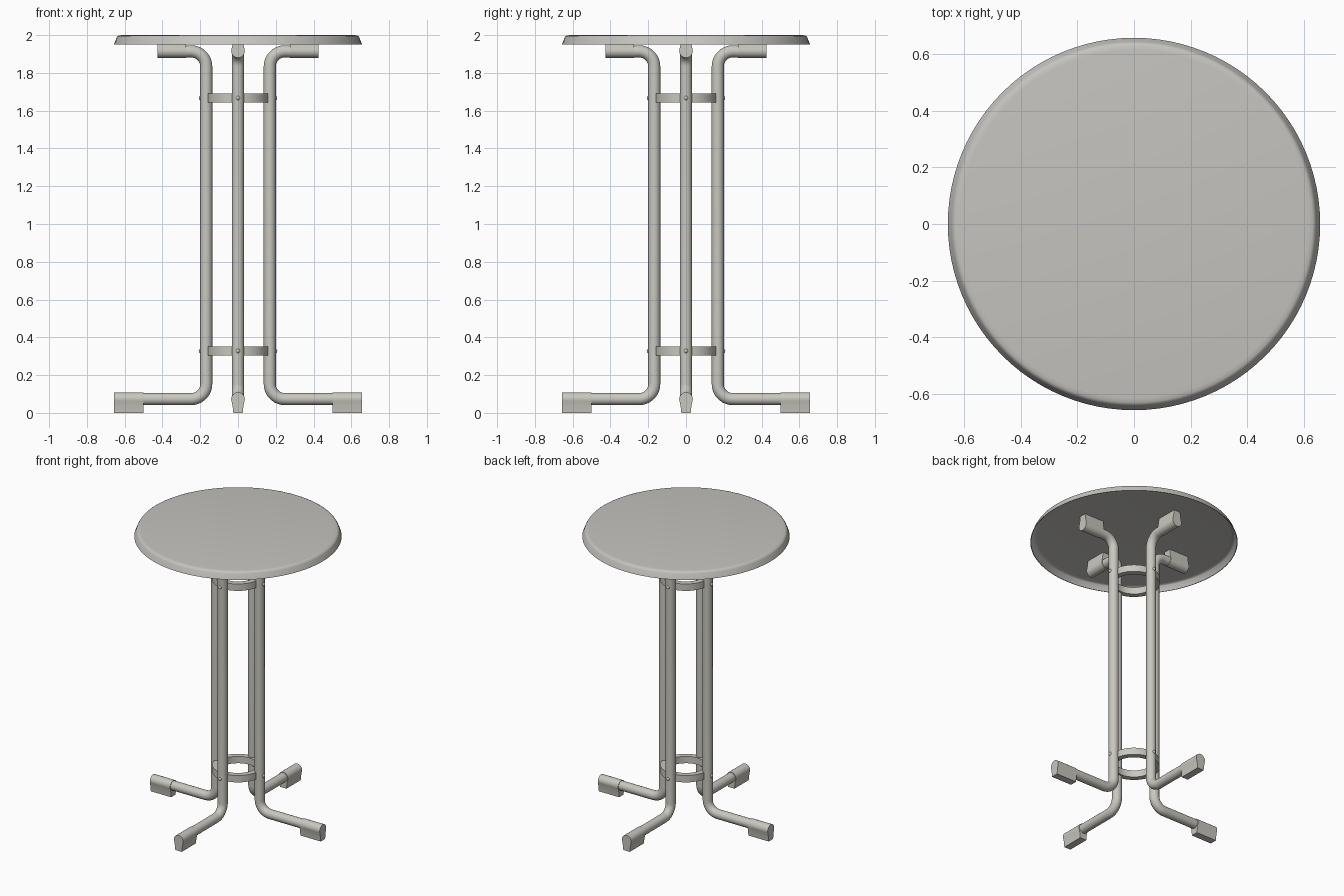
import bpy, bmesh
from math import sin, cos, pi, radians
from mathutils import Matrix, Vector

cube = bpy.data.objects.get("Cube")
if cube:
    bpy.data.objects.remove(cube)


def material(name, color):
    m = bpy.data.materials.new(name)
    m.diffuse_color = (*color, 1)
    m.use_nodes = True
    bsdf = next(n for n in m.node_tree.nodes if n.type == 'BSDF_PRINCIPLED')
    bsdf.inputs["Base Color"].default_value = (*color, 1)
    return m


top_mat = material("pale grey top", (0.56, 0.55, 0.52))
leg_mat = material("warm grey metal", (0.58, 0.57, 0.52))


def add(name, bm, mat, angle=35):
    bmesh.ops.recalc_face_normals(bm, faces=bm.faces)
    me = bpy.data.meshes.new(name)
    bm.to_mesh(me)
    bm.free()
    me.materials.append(mat)
    ob = bpy.data.objects.new(name, me)
    bpy.context.collection.objects.link(ob)
    bpy.ops.object.select_all(action='DESELECT')
    ob.select_set(True)
    bpy.context.view_layer.objects.active = ob
    bpy.ops.object.shade_smooth_by_angle(angle=radians(angle))
    return ob


def lathe(name, profile, mat, closed=False, steps=96):
    bm = bmesh.new()
    vs = [bm.verts.new((r, 0, z)) for r, z in profile]
    pairs = list(zip(vs, vs[1:])) + ([(vs[-1], vs[0])] if closed else [])
    edges = [bm.edges.new(p) for p in pairs]
    bmesh.ops.spin(bm, geom=vs + edges, axis=(0, 0, 1), cent=(0, 0, 0),
                   angle=2 * pi, steps=steps)
    bmesh.ops.remove_doubles(bm, verts=bm.verts, dist=1e-5)
    return add(name, bm, mat)


def tube(name, path, radius, mat, sides=20):
    """Sweep a circle along a path lying in the xz plane."""
    bm = bmesh.new()
    pts = [Vector((x, 0, z)) for x, z in path]
    rings = []
    for i, p in enumerate(pts):
        t = (pts[min(i + 1, len(pts) - 1)] - pts[max(i - 1, 0)]).normalized()
        n = Vector((0, 1, 0)).cross(t)
        rings.append([bm.verts.new(p + radius * (cos(a) * n + Vector((0, sin(a), 0))))
                      for a in (2 * pi * k / sides for k in range(sides))])
    for a, b in zip(rings, rings[1:]):
        for k in range(sides):
            j = (k + 1) % sides
            bm.faces.new((a[k], a[j], b[j], b[k]))
    bm.faces.new(rings[0])
    bm.faces.new(rings[-1])
    return add(name, bm, mat)


def end_cap(name, x0, x1, mat):
    """Rounded-top block with a narrower flat base, extruded along x."""
    arc = [radians(a) for a in range(-20, 201, 11)]
    prof = [(0.036 * cos(a), 0.073 + 0.036 * sin(a)) for a in arc]
    prof += [(-0.028, 0.032), (-0.025, 0), (0.025, 0), (0.028, 0.032)]
    bm = bmesh.new()
    face = bm.faces.new([bm.verts.new((x0, y, z)) for y, z in prof])
    ext = bmesh.ops.extrude_face_region(bm, geom=[face], use_keep_orig=True)
    bmesh.ops.translate(bm, vec=(x1 - x0, 0, 0),
                        verts=[v for v in ext["geom"] if isinstance(v, bmesh.types.BMVert)])
    return add(name, bm, mat, 25)


# Tabletop: thin shell with a rounded, flared rim and hollow underside
lathe("tabletop", [(0, 2), (0.615, 2), (0.63, 1.998), (0.638, 1.994), (0.643, 1.986),
                   (0.657, 1.95), (0.653, 1.95), (0.638, 1.984), (0.632, 1.989),
                   (0.615, 1.991), (0, 1.991)], top_mat)

# Two rings holding the legs together
RING_Z = {"lower": 0.328, "upper": 1.667}
for label, z in RING_Z.items():
    lathe(label + "_ring", [(0.125, z - 0.024), (0.163, z - 0.024),
                            (0.163, z + 0.024), (0.125, z + 0.024)], leg_mat, True, 48)

# Leg path: outward foot, vertical post, outward top arm
LEG_X, LOW, HIGH, BEND = 0.168, 0.073, 1.914, 0.08
cx = LEG_X + BEND
arcs = [radians(10 * k) for k in range(10)]
path = [(0.62, LOW)]
path += [(cx - BEND * sin(a), LOW + BEND - BEND * cos(a)) for a in arcs]
path += [(cx - BEND * cos(a), HIGH - BEND + BEND * sin(a)) for a in arcs]
path += [(0.4, HIGH)]

SIDES = ["left", "back", "right", "front"]
for i, side in enumerate(SIDES):
    parts = [tube(side + "_leg", path, 0.032, leg_mat),
             end_cap(side + "_foot", 0.5, 0.657, leg_mat)]
    # Matching pad under the tabletop, turned upside down
    pad = end_cap(side + "_top_pad", -0.425, -0.275, leg_mat)
    pad.data.transform(Matrix.Translation((0, 0, 1.989)) @ Matrix.Rotation(pi, 4, 'Y'))
    parts.append(pad)
    # Rivets through the leg into each ring
    for label, z in RING_Z.items():
        bm = bmesh.new()
        bmesh.ops.create_uvsphere(bm, u_segments=12, v_segments=8, radius=0.012)
        bmesh.ops.translate(bm, verts=bm.verts, vec=(0.196, 0, z))
        parts.append(add(f"{side}_{label}_rivet", bm, leg_mat))
    for ob in parts:
        ob.data.transform(Matrix.Rotation(i * pi / 2, 4, 'Z'))
